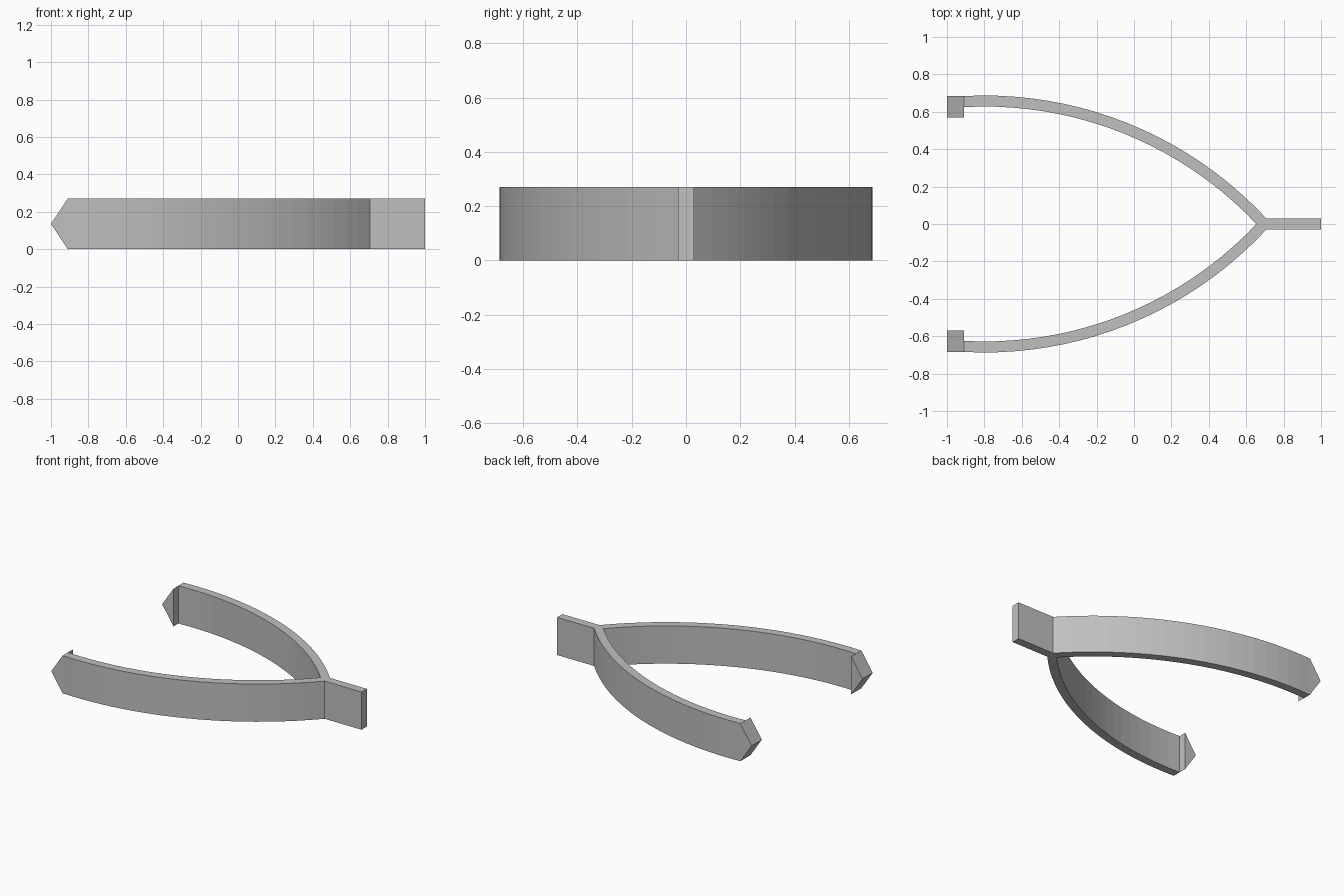
import bpy
import bmesh
import math
from mathutils import Vector

cube = bpy.data.objects.get("Cube")
if cube:
    bpy.data.objects.remove(cube, do_unlink=True)

HEIGHT = 0.27
HALF_THICK = 0.03
TIP_X = -0.91
ARC_X, ARC_Y = -0.8, -1.37
OUTER_R, INNER_R = 2.057, 1.998
SEGMENTS = 20

grey = bpy.data.materials.new("plain grey")
grey.use_nodes = True
color = (0.53, 0.53, 0.53, 1)
grey.diffuse_color = color
grey.node_tree.nodes["Principled BSDF"].inputs["Base Color"].default_value = color


def arc(radius, end_y):
    """Points along one arm edge, from the tip to the height end_y."""
    start = math.acos((TIP_X - ARC_X) / radius)
    end = math.asin((end_y - ARC_Y) / radius)
    angles = [start + (end - start) * i / SEGMENTS for i in range(SEGMENTS + 1)]
    return [(ARC_X + radius * math.cos(a), ARC_Y + radius * math.sin(a)) for a in angles]


def mirror_y(points):
    return [(x, -y) for x, y in points]


def prism(name, points, offset):
    """Extrude a closed 3D outline along an offset."""
    bm = bmesh.new()
    face = bm.faces.new([bm.verts.new(p) for p in points])
    result = bmesh.ops.extrude_face_region(bm, geom=[face], use_keep_orig=True)
    moved = [v for v in result["geom"] if isinstance(v, bmesh.types.BMVert)]
    bmesh.ops.translate(bm, verts=moved, vec=Vector(offset))
    bmesh.ops.recalc_face_normals(bm, faces=bm.faces)
    mesh = bpy.data.meshes.new(name)
    bm.to_mesh(mesh)
    bm.free()
    mesh.materials.append(grey)
    obj = bpy.data.objects.new(name, mesh)
    bpy.context.collection.objects.link(obj)
    return obj


# Two curved arms and the handle as one outline
outer = arc(OUTER_R, HALF_THICK)
inner = arc(INNER_R, 0)
outline = outer + [(1, HALF_THICK), (1, -HALF_THICK)] + mirror_y(outer)[::-1]
outline += mirror_y(inner) + inner[-2::-1]
prism("arms_and_handle", [(x, y, 0) for x, y in outline], (0, 0, HEIGHT))

# Pointed wedge at the end of each arm, reaching inwards
for name, side in (("back_tip", 1), ("front_tip", -1)):
    wedge = [(TIP_X, side * 0.685, 0), (TIP_X, side * 0.685, HEIGHT),
             (-1, side * 0.685, HEIGHT / 2)]
    prism(name, wedge, (0, -side * 0.115, 0))
